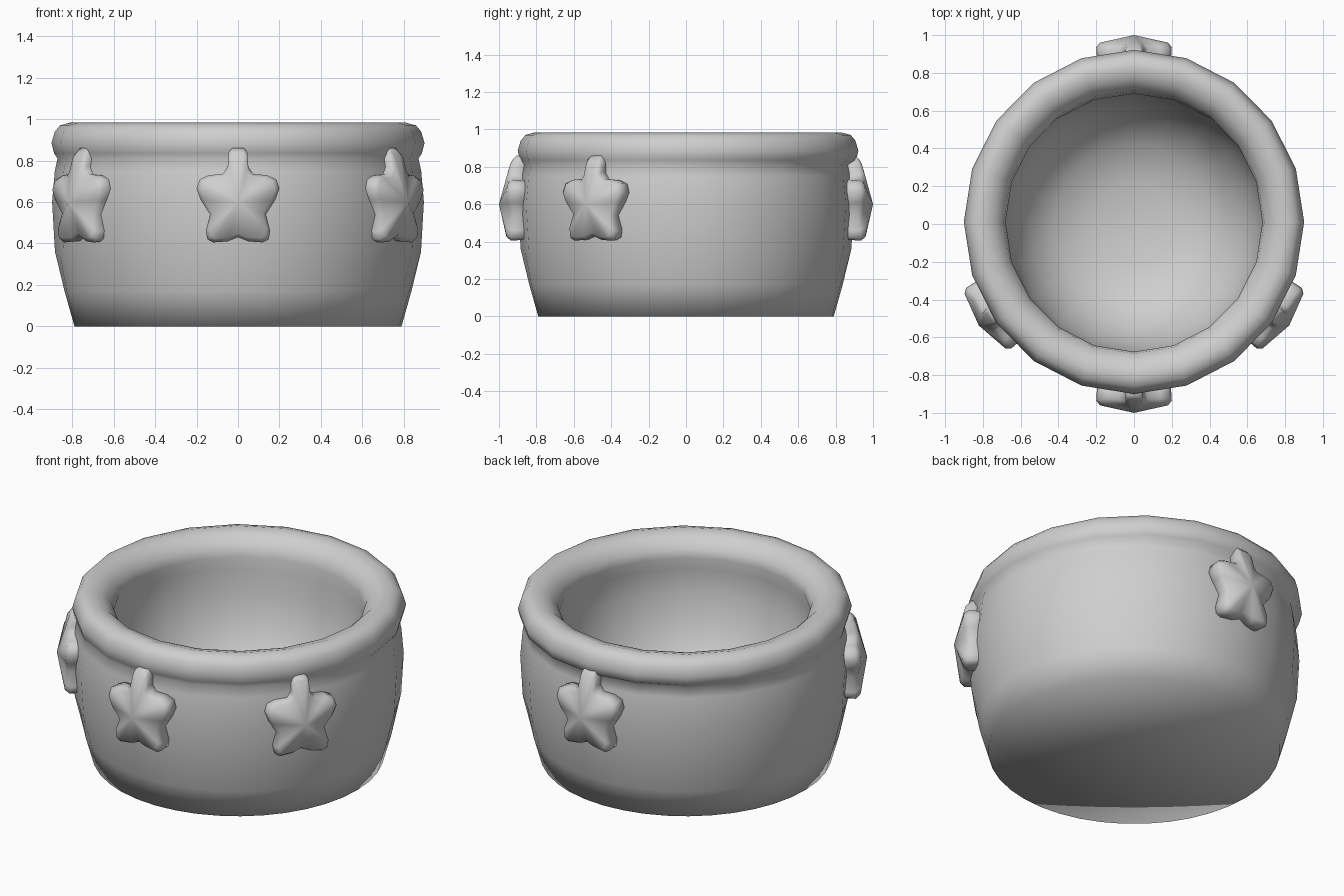
import bpy, bmesh, math
from mathutils import Matrix, Vector

cube = bpy.data.objects.get("Cube")
if cube:
    bpy.data.objects.remove(cube, do_unlink=True)

clay = bpy.data.materials.new("light grey")
clay.use_nodes = True
clay.diffuse_color = (0.62, 0.62, 0.62, 1)
clay.node_tree.nodes["Principled BSDF"].inputs["Base Color"].default_value = clay.diffuse_color


def finish(name, bm):
    bmesh.ops.recalc_face_normals(bm, faces=bm.faces)
    mesh = bpy.data.meshes.new(name)
    bm.to_mesh(mesh)
    bm.free()
    mesh.materials.append(clay)
    mesh.polygons.foreach_set("use_smooth", [True] * len(mesh.polygons))
    obj = bpy.data.objects.new(name, mesh)
    bpy.context.collection.objects.link(obj)


def lathe(name, profile, sides, rim_height, rim_shift):
    """Turn a profile around z: round at the foot, half as many sides above it,
    capped at both ends, with the rim nudged back."""
    bm = bmesh.new()
    flat = math.cos(math.tau / sides)
    rings = []
    for r, z in profile:
        shift = rim_shift if z > rim_height else 0
        ring = []
        for i in range(sides):
            a = math.tau * i / sides
            s = r * flat if i % 2 and z > 0.2 else r
            ring.append(bm.verts.new((s * math.cos(a), s * math.sin(a) * (1 + shift) + shift, z)))
        rings.append(ring)
    for low, high in zip(rings, rings[1:]):
        for i in range(sides):
            j = (i + 1) % sides
            bm.faces.new((low[i], low[j], high[j], high[i]))
    for ring, (r, z) in ((rings[0], profile[0]), (rings[-1], profile[-1])):
        hub = bm.verts.new((0, 0, z))
        for i in range(sides):
            bm.faces.new((ring[i], ring[(i + 1) % sides], hub))
    finish(name, bm)


# Bowl: outer wall, thick rolled rim, then down the rounded inside
lathe("bowl", [
    (0.79, 0), (0.838, 0.17), (0.884, 0.36), (0.898, 0.6), (0.885, 0.75), (0.872, 0.81),
    (0.888, 0.835), (0.901, 0.885), (0.885, 0.94), (0.86, 0.97), (0.81, 0.984),
    (0.745, 0.965), (0.69, 0.91), (0.68, 0.86), (0.69, 0.79), (0.685, 0.65),
    (0.64, 0.46), (0.55, 0.3), (0.42, 0.19), (0.22, 0.12),
], 40, 0.82, 0.011)

# Right half of the star outline: x, z, and height of its front edge
HALF = [
    (0.03, 0.86, 0.92), (0.045, 0.84, 0.93), (0.05, 0.77, 0.945), (0.075, 0.735, 0.945),
    (0.14, 0.73, 0.94), (0.185, 0.71, 0.945), (0.2, 0.665, 0.95), (0.18, 0.61, 0.945),
    (0.135, 0.54, 0.935), (0.155, 0.46, 0.945), (0.148, 0.42, 0.95), (0.12, 0.405, 0.95),
    (0.05, 0.41, 0.94),
]


def star(name, degrees, reach, slide):
    bm = bmesh.new()
    outline = HALF + [(0, 0.43, 0.935)] + [(-x, z, d) for x, z, d in reversed(HALF)]
    centre = Vector((0, 0, 0.6))

    def ring(scale, depth):
        verts = []
        for x, z, d in outline:
            p = centre + (Vector((x, 0, z)) - centre) * scale
            verts.append(bm.verts.new((p.x, -depth(d), p.z)))
        return verts

    back = ring(0.97, lambda d: 0.84)
    side = ring(1, lambda d: d - 0.015)
    front = ring(0.9, lambda d: d + 0.01)
    n = len(outline)
    tip = bm.verts.new((0, -1, 0.6))
    for i in range(n):
        j = (i + 1) % n
        bm.faces.new((back[i], back[j], side[j], side[i]))
        bm.faces.new((side[i], side[j], front[j], front[i]))
        bm.faces.new((front[i], front[j], tip))
    bm.faces.new(back)
    bm.transform(Matrix.Rotation(math.radians(degrees), 4, "Z")
                 @ Matrix.Translation((slide, 1 - reach, 0)))
    finish(name, bm)


# Four raised stars around the wall
star("front_star", 0, 1, 0)
star("back_star", 180, 1, 0)
star("left_star", 53.3, 0.98, 0.06)
star("right_star", -53.3, 0.98, -0.06)
